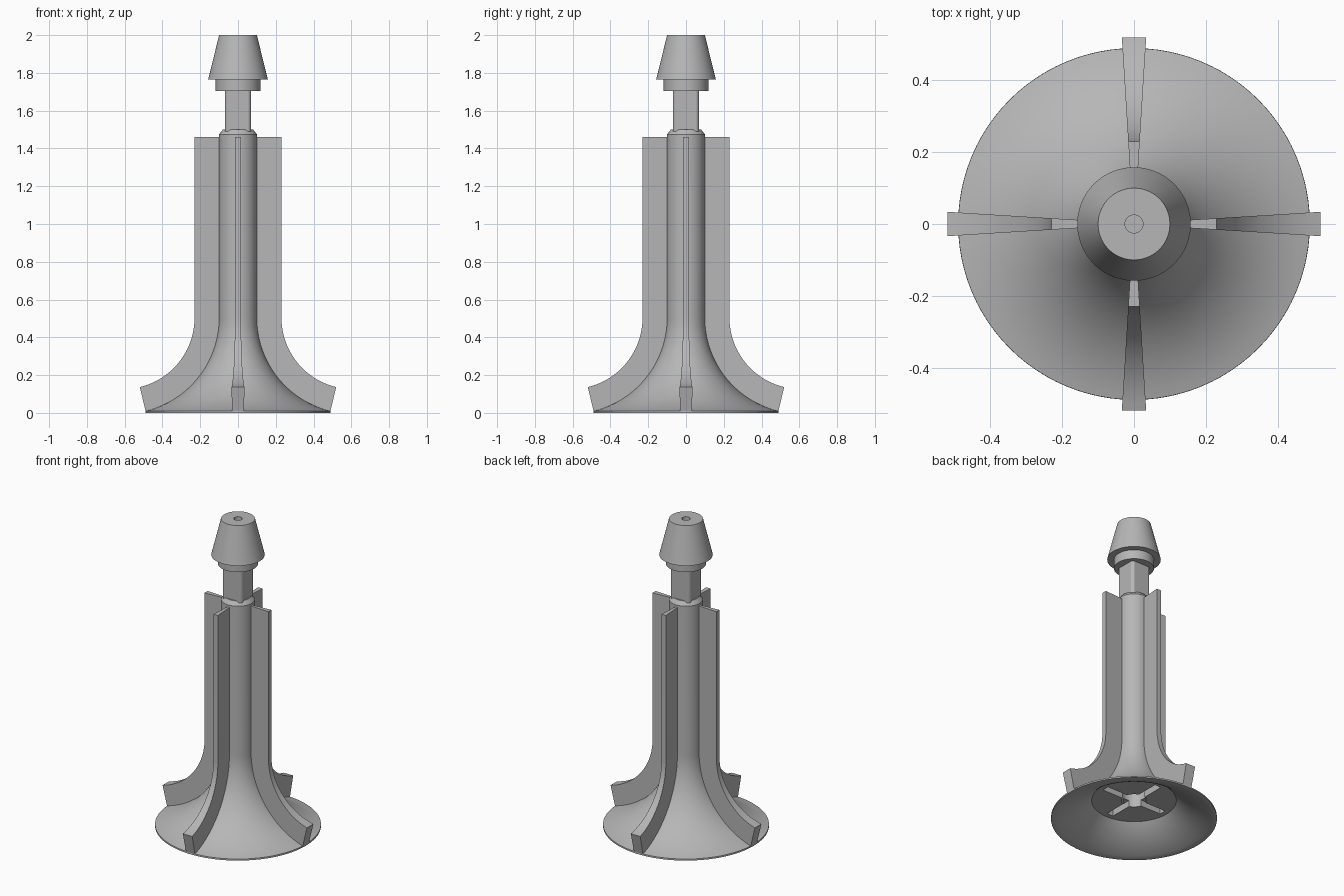
import bpy, bmesh, math

cube = bpy.data.objects.get("Cube")
if cube:
    bpy.data.objects.remove(cube, do_unlink=True)

grey = bpy.data.materials.new("plain grey")
grey.use_nodes = True
COLOUR = (0.47, 0.47, 0.47, 1)
grey.diffuse_color = COLOUR
grey.node_tree.nodes["Principled BSDF"].inputs["Base Color"].default_value = COLOUR

SEGMENTS = 96
FLARE_R, FLARE_X, FLARE_Z = 0.508, 0.608, 0.504  # flare arc radius and centre
RIM, TOP = 13.5, 90                              # arc angles at rim and stem


def make_object(name, bm, smooth=True):
    bmesh.ops.recalc_face_normals(bm, faces=bm.faces)
    mesh = bpy.data.meshes.new(name)
    bm.to_mesh(mesh)
    bm.free()
    mesh.materials.append(grey)
    obj = bpy.data.objects.new(name, mesh)
    bpy.context.collection.objects.link(obj)
    bpy.ops.object.select_all(action='DESELECT')
    obj.select_set(True)
    bpy.context.view_layer.objects.active = obj
    if smooth:
        bpy.ops.object.shade_smooth_by_angle(angle=math.radians(25))
    return obj


def arc(radius, start, end, steps):
    """Points (r, z) on a circle concentric with the flare."""
    points = []
    for i in range(steps + 1):
        t = math.radians(start + (end - start) * i / steps)
        points.append((FLARE_X - radius * math.sin(t),
                       max(0, FLARE_Z - radius * math.cos(t))))
    return points


def lathe(name, profile):
    bm = bmesh.new()
    rings = []
    for r, z in profile:
        if r == 0:
            rings.append([bm.verts.new((0, 0, z))] * SEGMENTS)
            continue
        ring = []
        for i in range(SEGMENTS):
            a = math.tau * i / SEGMENTS
            ring.append(bm.verts.new((r * math.cos(a), r * math.sin(a), z)))
        rings.append(ring)
    for low, high in zip(rings, rings[1:]):
        for i in range(SEGMENTS):
            j = (i + 1) % SEGMENTS
            corners = dict.fromkeys((low[i], low[j], high[j], high[i]))
            bm.faces.new(list(corners))
    return make_object(name, bm)


def prism(name, outline, extrude, smooth=True):
    bm = bmesh.new()
    a = [bm.verts.new(extrude(p, 0)) for p in outline]
    b = [bm.verts.new(extrude(p, 1)) for p in outline]
    bm.faces.new(a)
    bm.faces.new(b[::-1])
    for i in range(len(a)):
        j = (i + 1) % len(a)
        bm.faces.new((a[i], b[i], b[j], a[j]))
    return make_object(name, bm, smooth)


# Stem with flared, hollow foot and a blind bore underneath
underside = arc(FLARE_R + 0.014, 43.3, RIM, 16)
disc_z = underside[0][1]
stem = lathe("flared_stem",
             [(0, 0.45), (0.075, 0.45), (0.075, disc_z)] + underside
             + [(0.49, 0)] + arc(FLARE_R, RIM, TOP, 32)
             + [(0.1, 1.475), (0.08, 1.5), (0, 1.5)])

# Cross slot cut in the underside
for length, width in ((0.44, 0.045), (0.045, 0.44)):
    bm = bmesh.new()
    bmesh.ops.create_cube(bm, size=1)
    for v in bm.verts:
        v.co.x *= length
        v.co.y *= width
        v.co.z = 0.165 if v.co.z > 0 else 0.08
    cutter = make_object("slot_cutter", bm, False)
    cutter.hide_render = True
    cut = stem.modifiers.new("slot", 'BOOLEAN')
    cut.operation = 'DIFFERENCE'
    cut.solver = 'EXACT'
    cut.object = cutter
    bpy.context.view_layer.objects.active = stem
    bpy.ops.object.modifier_move_to_index(modifier=cut.name, index=0)
    bpy.ops.object.modifier_apply(modifier=cut.name)
    bpy.data.objects.remove(cutter, do_unlink=True)

# Four fins that follow the flare and thicken outwards
fin_outline = (arc(FLARE_R + 0.004, RIM, TOP, 24) + [(0.096, 1.46), (0.23, 1.46)]
               + arc(FLARE_R - 0.13, TOP, RIM, 24))


def fin_point(point, side):
    r, z = point
    return (r, (2 * side - 1) * (0.0017 + 0.062 * r), z)


for k, place in enumerate(("left", "back", "right", "front")):
    fin = prism(place + "_fin", fin_outline, fin_point)
    fin.rotation_euler.z = k * math.pi / 2

# Neck: round bar with four flats
def flat(value):
    return max(-0.07, min(0.07, value))


neck_outline = []
for i in range(SEGMENTS):
    a = math.tau * i / SEGMENTS
    neck_outline.append((flat(0.09 * math.cos(a)), flat(0.09 * math.sin(a))))
prism("neck", neck_outline, lambda p, s: (p[0], p[1], 1.71 if s else 1.49))

# Tapered head with collar and a small hole in the top
lathe("tapered_head",
      [(0, 1.705), (0.118, 1.705), (0.118, 1.765), (0.158, 1.765),
       (0.1, 2), (0.025, 2), (0.025, 1.9), (0, 1.9)])
